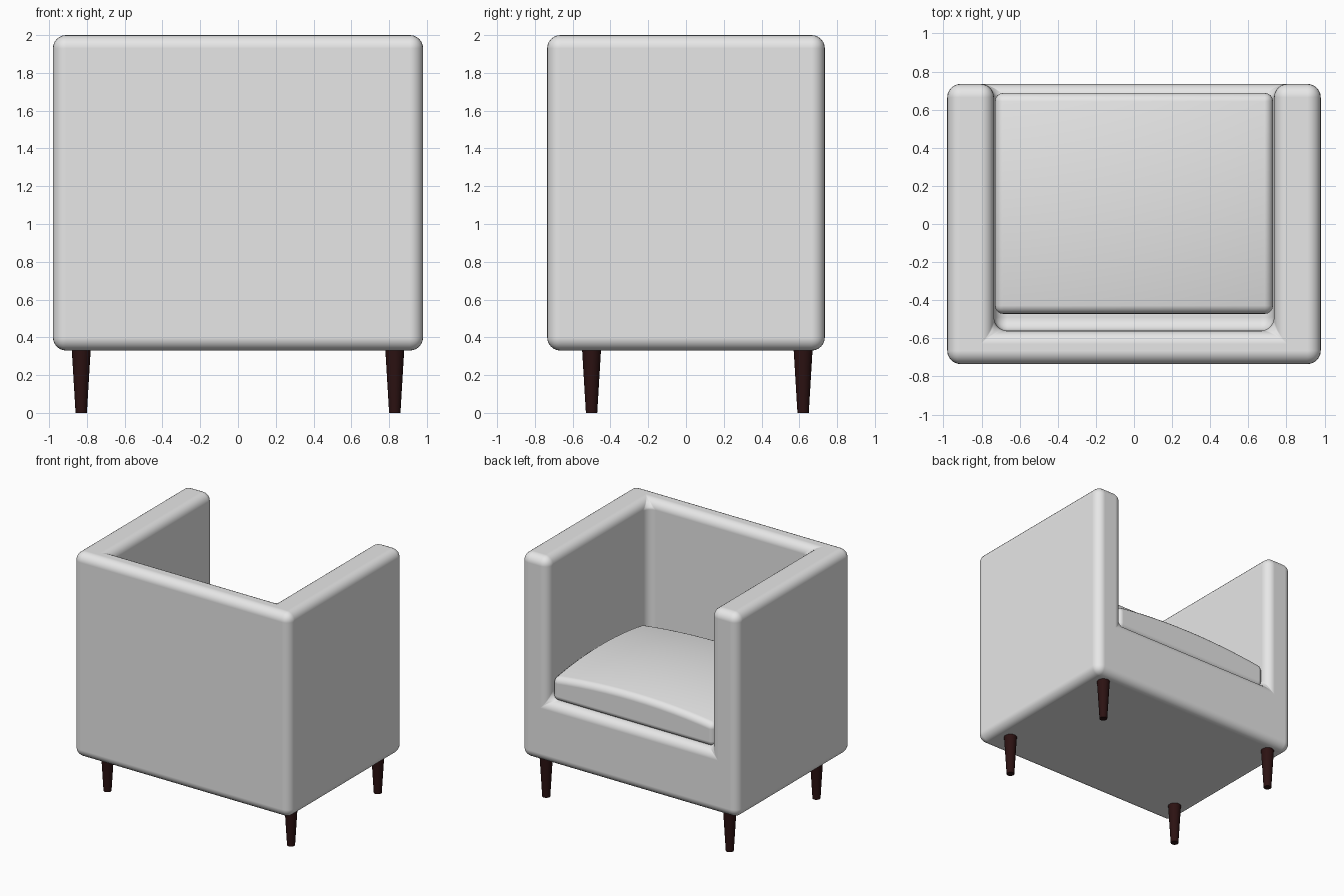
import bpy
import bmesh
from mathutils import Matrix, Vector

old = bpy.data.objects.get("Cube")
if old:
    bpy.data.objects.remove(old, do_unlink=True)


def material(name, color):
    m = bpy.data.materials.new(name)
    m.use_nodes = True
    m.diffuse_color = color
    bsdf = m.node_tree.nodes["Principled BSDF"]
    bsdf.inputs["Base Color"].default_value = color
    bsdf.inputs["Roughness"].default_value = 0.7
    return m


fabric = material("light_grey_fabric", (0.8, 0.8, 0.8, 1))
wood = material("dark_wood", (0.025, 0.006, 0.006, 1))


def box_mesh(low, high):
    low, high = Vector(low), Vector(high)
    bm = bmesh.new()
    bmesh.ops.create_cube(bm, size=1)
    for v in bm.verts:
        v.co = (low + high) / 2 + v.co * (high - low)
    return bm


def add_object(name, bm, mat):
    for f in bm.faces:
        f.smooth = True
    mesh = bpy.data.meshes.new(name)
    bm.to_mesh(mesh)
    bm.free()
    mesh.materials.append(mat)
    ob = bpy.data.objects.new(name, mesh)
    bpy.context.collection.objects.link(ob)
    return ob


def round_edges(ob, width, segments):
    b = ob.modifiers.new("rounded_edges", "BEVEL")
    b.width = width
    b.segments = segments
    b.limit_method = "ANGLE"
    b.angle_limit = 0.8
    b.harden_normals = True


# Upholstered shell: a block with the seat space cut out, open towards +y
shell = add_object("upholstered_shell",
                   box_mesh((-0.98, -0.735, 0.33), (0.98, 0.735, 2)), fabric)
cutter = add_object("seat_space_cutter",
                    box_mesh((-0.735, -0.56, 0.84), (0.735, 1, 2.4)), fabric)
cutter.hide_render = True
cut = shell.modifiers.new("seat_space", "BOOLEAN")
cut.operation = "DIFFERENCE"
cut.solver = "EXACT"
cut.object = cutter
bpy.context.view_layer.objects.active = shell
shell.select_set(True)
bpy.ops.object.modifier_apply(modifier=cut.name)
bpy.data.objects.remove(cutter, do_unlink=True)
round_edges(shell, 0.07, 6)

# Seat cushion: a thin block with a domed top
half_x, half_y, mid_y = 0.73, 0.58, 0.108
bm = box_mesh((-half_x, mid_y - half_y, 0.835), (half_x, mid_y + half_y, 1.02))
for axis in (0, 1):
    along = [e for e in bm.edges
             if abs(e.verts[0].co[axis] - e.verts[1].co[axis]) > 0.1]
    bmesh.ops.subdivide_edges(bm, edges=along, cuts=11, use_grid_fill=True)
for v in bm.verts:
    if v.co.z > 0.95:
        u = 1 - (v.co.x / half_x) ** 2
        w = 1 - ((v.co.y - mid_y) / half_y) ** 2
        v.co.z += 0.05 * (u + w)
cushion = add_object("seat_cushion", bm, fabric)
round_edges(cushion, 0.045, 4)

# Four tapered round legs
for side, x in (("left", 0.83), ("right", -0.83)):
    for end, y in (("front", -0.5), ("back", 0.62)):
        bm = bmesh.new()
        bmesh.ops.create_cone(bm, cap_ends=True, segments=24, radius1=0.03,
                              radius2=0.051, depth=0.35,
                              matrix=Matrix.Translation((x, y, 0.175)))
        leg = add_object(f"{end}_{side}_leg", bm, wood)
        bpy.ops.object.select_all(action="DESELECT")
        leg.select_set(True)
        bpy.context.view_layer.objects.active = leg
        bpy.ops.object.shade_smooth_by_angle(angle=0.6)
